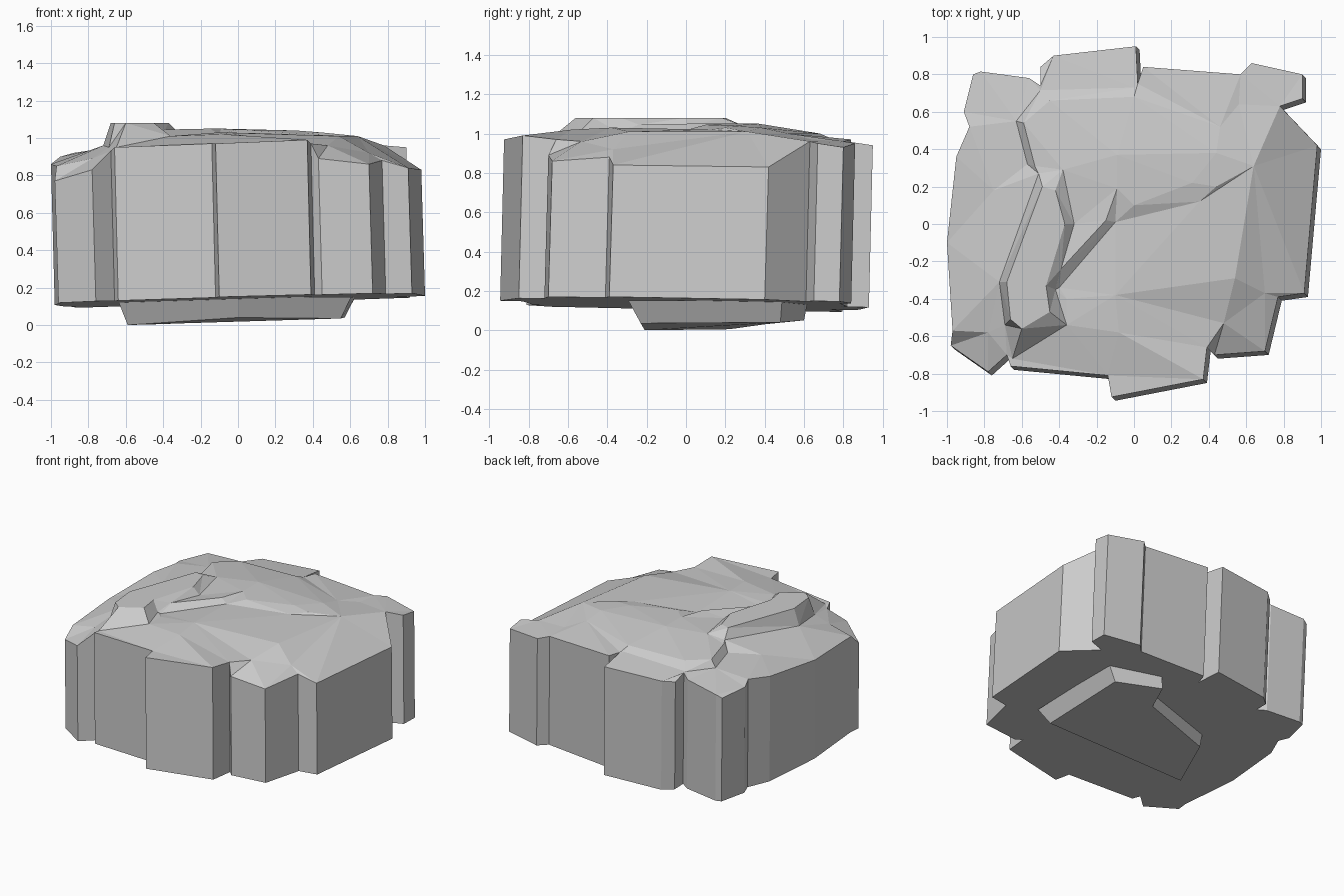
import bpy
from mathutils import Vector
from mathutils.geometry import delaunay_2d_cdt

# Top rim of the slab, counter-clockwise from front left (x, y, z)
rim = [(-.98, -.65, .77), (-.78, -.79, .83), (-.68, -.70, .93), (-.66, -.76, .95),
       (-.14, -.81, .97), (-.12, -.925, .97), (.37, -.83, .99), (.39, -.66, .97),
       (.43, -.70, .89), (.70, -.68, .86), (.77, -.39, .88), (.91, -.37, .84),
       (.98, .42, .83), (.78, .63, .96), (.90, .67, .95), (.90, .80, .93),
       (.63, .86, .95), (.57, .80, .96), (.05, .84, .97), (.02, .75, .97),
       (.01, .95, .94), (-.43, .90, .93), (-.50, .84, .92), (-.50, .74, .95),
       (-.56, .78, .93), (-.82, .815, .90), (-.86, .80, .88), (-.91, .60, .90),
       (-.88, .52, .92), (-.95, .36, .90), (-1.0, -.1, .86), (-.97, -.57, .85)]

# Creases on the upper face: raised strip, its foot, the step and the back ledge
strip_top = [(-.49, .20, 1.08), (-.68, -.31, 1.08), (-.66, -.51, 1.08), (-.60, -.56, 1.08),
             (-.45, -.47, 1.08), (-.47, -.33, 1.08), (-.37, 0, 1.08), (-.42, .18, 1.08),
             (-.49, .20, 1.08)]
strip_foot = [(-.38, .29, 1.04), (-.51, .27, 1.02), (-.72, -.31, .96), (-.69, -.54, .95),
              (-.65, -.72, .95), (-.36, -.54, 1.01), (-.42, -.35, 1.01), (-.32, 0, 1.03),
              (-.38, .29, 1.04)]
step_top = [(-.39, -.24, 1.045), (-.15, .02, 1.05), (-.09, .19, 1.05), (0, .10, 1.045), (.31, .22, 1.04)]
step_foot = [(-.40, -.34, 1.0), (-.10, .01, 1.02), (.35, .12, 1.02), (.64, .31, 1.01),
             (.54, -.29, 1.01), (.48, -.53, .96)]
ledge_top = [(-.53, .31, 1.01), (-.59, .54, 1.0), (-.45, .66, 1.0), (0, .68, 1.0)]
ledge_foot = [(-.57, .32, .96), (-.63, .55, .95), (-.50, .715, .95), (0, .73, .97)]
front_crease = [(-.36, -.40, 1.01), (-.10, -.38, 1.03), (.54, -.29, 1.01), (.70, -.37, .92)]
back_crease = [(-.09, .37, 1.05), (.44, .38, 1.03), (.46, .52, 1.0), (.56, .64, .97)]
loose = [(-.08, -.58, 1.02), (-.75, .18, .94), (-.78, -.58, .89), (.64, .31, 1.01), (.44, .20, 1.03)]


def make_object(name, verts, faces):
    mesh = bpy.data.meshes.new(name)
    mesh.from_pydata(verts, [], faces)
    mesh.validate()
    obj = bpy.data.objects.new(name, mesh)
    bpy.context.collection.objects.link(obj)
    return obj


def loop_walls(low, high):
    n = len(low)
    return [(low[i], low[(i + 1) % n], high[(i + 1) % n], high[i]) for i in range(n)]


# Slab: creased upper face, leaning walls and a tilted flat underside
points, edges = list(rim), []
for line in (strip_top, strip_foot, step_top, step_foot, ledge_top, ledge_foot,
             front_crease, back_crease):
    start = len(points)
    points += line
    edges += [(start + i, start + i + 1) for i in range(len(line) - 1)]
points += loose

n = len(rim)
flat, _, tris, origin, _, _ = delaunay_2d_cdt(
    [Vector(p[:2]) for p in points], edges, [list(range(n))], 1, 1e-4)
verts, rim_index = [], {}
for i, v in enumerate(flat):
    if origin[i]:
        z = points[origin[i][0]][2]
        for o in origin[i]:
            if o < n:
                rim_index[o] = i
    else:
        z = min(points, key=lambda p: (Vector(p[:2]) - v).length)[2]
    verts.append((v.x, v.y, z))
base = len(verts)
for x, y, z in rim:
    verts.append((x + .02, y - .02, .135 + .03 * x - .02 * y))
low = list(range(base, base + n))
high = [rim_index[i] for i in range(n)]
faces = [tuple(t) for t in tris] + loop_walls(low, high) + [tuple(reversed(low))]
make_object("stone_slab", verts, faces)

# Foot: notched pad under the slab, tapering downwards
pad = [(.55, -.23, .035), (.57, .48, .04), (.25, .60, .05), (.17, .40, .03),
       (-.40, .22, .005), (-.59, -.21, 0), (0, -.23, .04)]
verts = list(pad) + [(x * 1.1, y * 1.1 - .04, .15) for x, y, z in pad]
m = len(pad)
low, high = list(range(m)), list(range(m, 2 * m))
make_object("stone_foot", verts, loop_walls(low, high) + [tuple(reversed(low)), tuple(high)])
